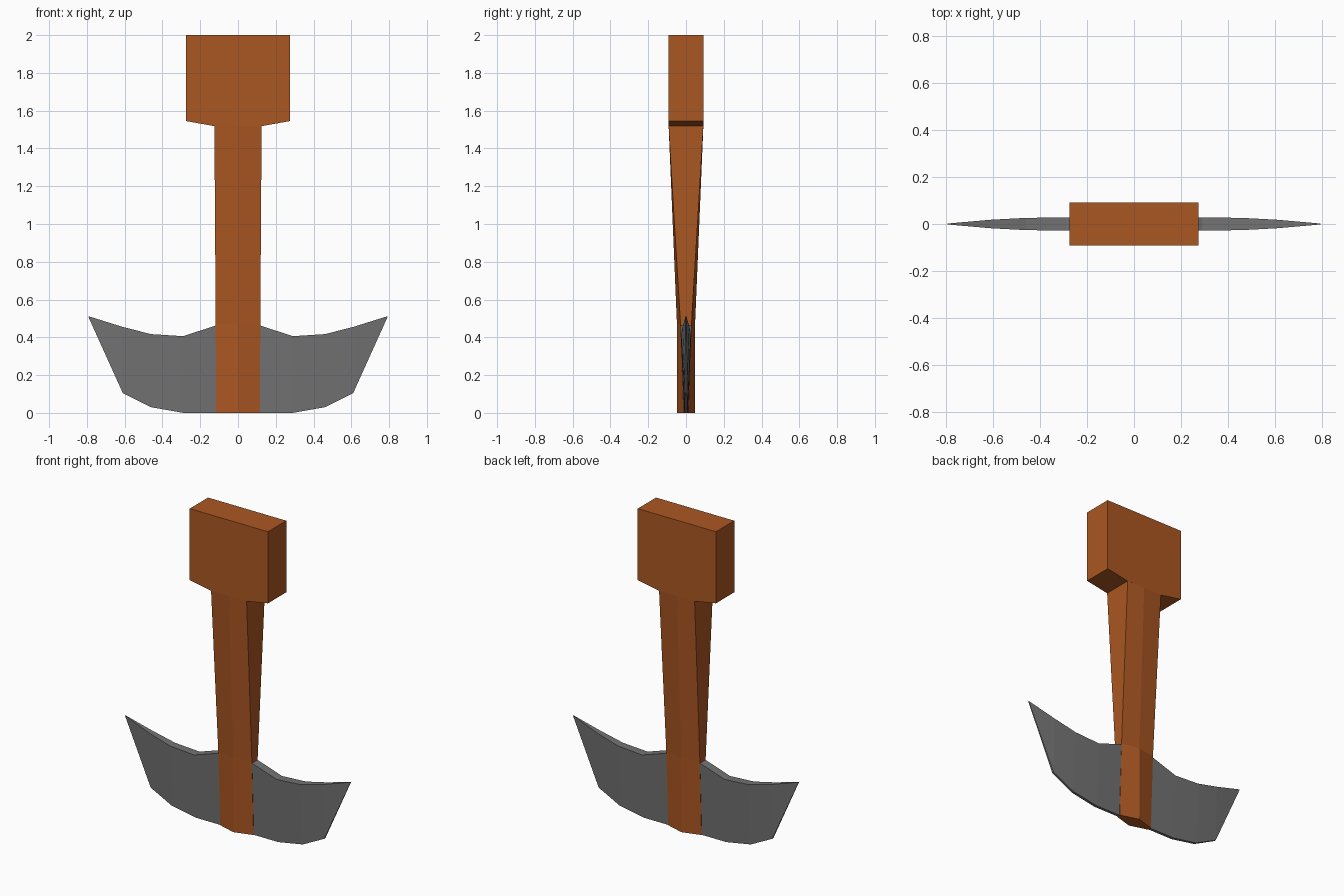
import bpy, bmesh

if "Cube" in bpy.data.objects:
    bpy.data.objects.remove(bpy.data.objects["Cube"])


def material(name, rgb):
    m = bpy.data.materials.new(name)
    m.diffuse_color = (*rgb, 1)
    m.use_nodes = True
    m.node_tree.nodes["Principled BSDF"].inputs["Base Color"].default_value = m.diffuse_color
    return m


wood = material("orange brown wood", (0.41, 0.096, 0.016))
steel = material("grey steel", (0.17, 0.17, 0.17))


def loft(name, rings, mat, cap_start=True, cap_end=True, mirror=False):
    """Skin a row of matching cross-section rings."""
    bm = bmesh.new()
    loops = [[bm.verts.new(p) for p in ring] for ring in rings]
    n = len(loops[0])
    for a, b in zip(loops, loops[1:]):
        for i in range(n):
            j = (i + 1) % n
            bm.faces.new((a[i], a[j], b[j], b[i]))
    if cap_start:
        bm.faces.new(loops[0][::-1])
    if cap_end:
        bm.faces.new(loops[-1])
    bmesh.ops.recalc_face_normals(bm, faces=bm.faces)
    # open ends can confuse the normals: make the first side face point outward
    bm.normal_update()
    centre = sum((v.co for l in loops for v in l), loops[0][0].co * 0) / (n * len(loops))
    if sum((f.calc_center_median() - centre).dot(f.normal) * f.calc_area() for f in bm.faces) < 0:
        bmesh.ops.reverse_faces(bm, faces=bm.faces)
    mesh = bpy.data.meshes.new(name)
    bm.to_mesh(mesh)
    bm.free()
    mesh.materials.append(mat)
    obj = bpy.data.objects.new(name, mesh)
    bpy.context.collection.objects.link(obj)
    if mirror:
        mod = obj.modifiers.new("mirror", 'MIRROR')
        mod.use_mirror_merge = False
    return obj


# Handle shaft: six-sided section, ridged front and back, flattening toward the top
def shaft_ring(z, half_width, ridge, side):
    return [(-half_width, -side, z), (0, -ridge, z), (half_width, -side, z),
            (half_width, side, z), (0, ridge, z), (-half_width, side, z)]


loft("handle_shaft", [shaft_ring(0.0, 0.117, 0.047, 0.012),
                      shaft_ring(0.47, 0.118, 0.048, 0.029),
                      shaft_ring(1.52, 0.125, 0.092, 0.092)], wood, cap_end=False)

# Handle grip block with a sloped underside
grip = [(-0.275, 1.545), (-0.125, 1.518), (0.125, 1.518), (0.275, 1.545),
        (0.275, 2.0), (-0.275, 2.0)]
loft("handle_grip", [[(x, y, z) for x, z in grip] for y in (-0.092, 0.092)], wood)

# Blade: wedge section swept outward to the tip, mirrored
# (x, bottom z, top z, bottom half thickness, top half thickness)
stations = [(0.117, 0.0, 0.463, 0.009, 0.028),
            (0.29, 0.0, 0.406, 0.009, 0.028),
            (0.46, 0.03, 0.417, 0.008, 0.026),
            (0.61, 0.105, 0.455, 0.006, 0.018),
            (0.792, 0.508, 0.512, 0.002, 0.002)]
loft("blade", [[(x, -b, lo), (x, b, lo), (x, t, hi), (x, -t, hi)]
               for x, lo, hi, b, t in stations], steel, cap_start=False, mirror=True)
